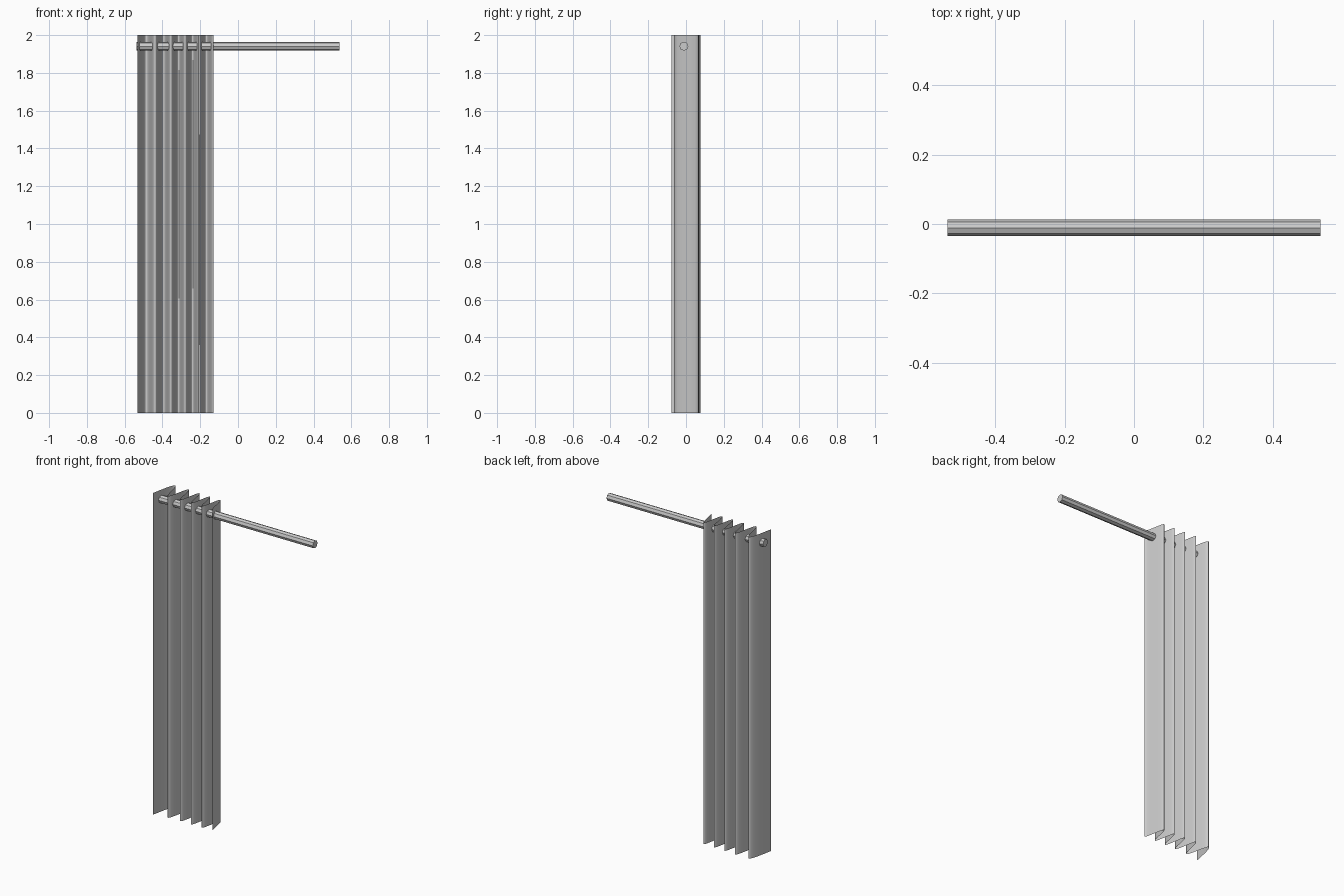
import bpy, math

if "Cube" in bpy.data.objects:
    bpy.data.objects.remove(bpy.data.objects["Cube"])

def make_object(name, verts, faces):
    me = bpy.data.meshes.new(name)
    me.from_pydata(verts, [], faces)
    ob = bpy.data.objects.new(name, me)
    bpy.context.collection.objects.link(ob)
    return ob

# fold turning points of the gathered curtain (x, y)
folds = [(-0.531, -0.077), (-0.485, 0.078), (-0.439, -0.062), (-0.393, 0.078),
         (-0.355, -0.06), (-0.315, 0.072), (-0.28, -0.061), (-0.241, 0.069),
         (-0.206, -0.061), (-0.168, 0.066), (-0.131, -0.064)]
STEPS = 8
profile = []
for i in range(len(folds) - 1):
    (x0, y0), (x1, y1) = folds[i], folds[i + 1]
    for s in range(STEPS):
        t = s / STEPS
        # the free leading edge hangs straight, other folds are rounded
        e = math.sin(t * math.pi / 2) if i == 0 else (1 - math.cos(t * math.pi)) / 2
        profile.append((x0 + (x1 - x0) * t, y0 + (y1 - y0) * e))
profile.append(folds[-1])

# curtain: one thin sheet
n = len(profile)
verts = [(x, y, z) for z in (0.0, 2.0) for x, y in profile]
faces = [(i, i + 1, n + i + 1, n + i) for i in range(n - 1)]
curtain = make_object("curtain", verts, faces)
curtain.data.polygons.foreach_set("use_smooth", [True] * len(faces))

# rod: eight-sided bar through the folds
bpy.ops.mesh.primitive_cylinder_add(vertices=8, radius=0.0237, depth=1.076,
                                    location=(0, -0.011, 1.941),
                                    rotation=(0, math.pi / 2, 0))
bpy.context.object.name = "curtain_rod"
